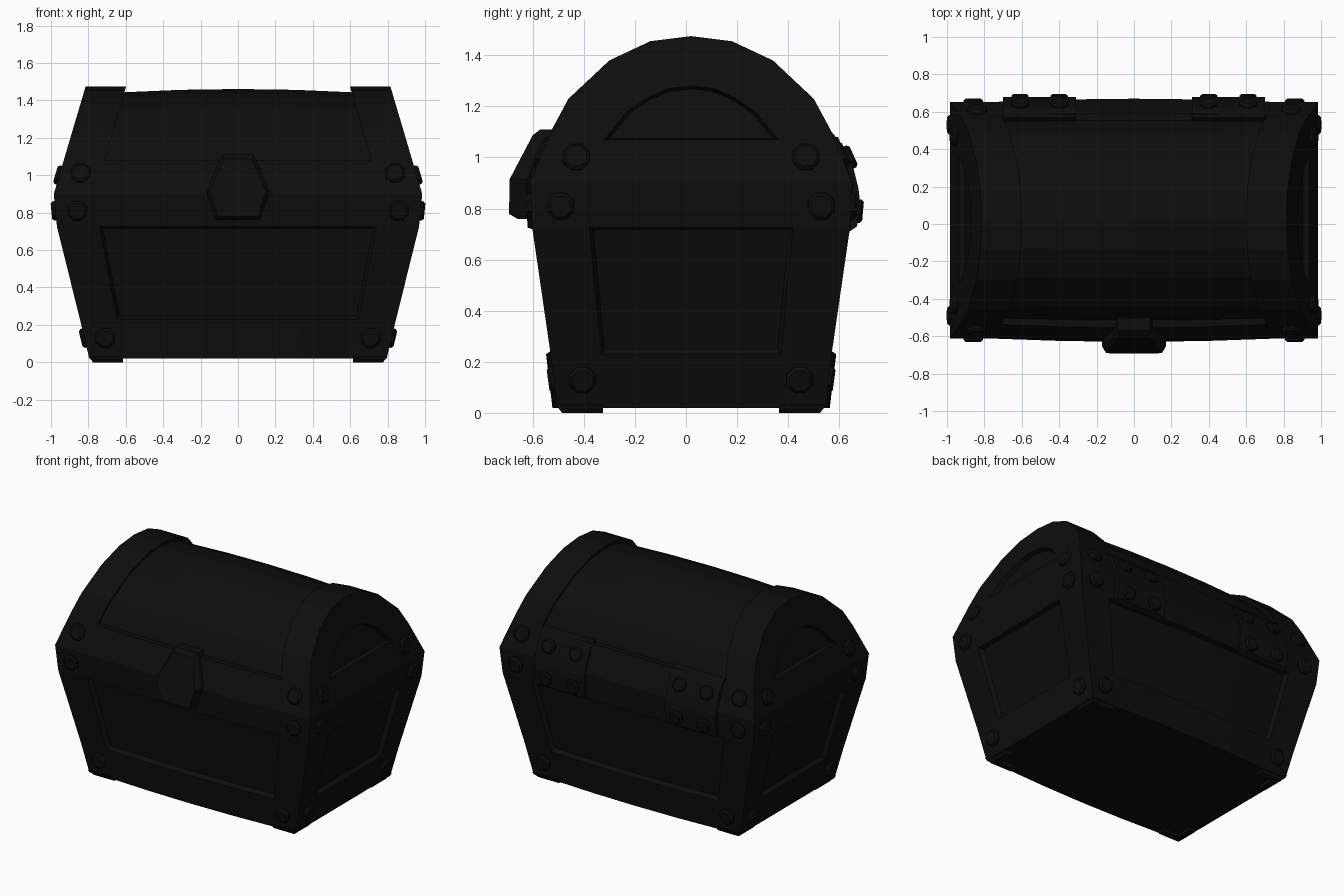
import bpy, bmesh, math
from mathutils import Vector

if "Cube" in bpy.data.objects:
    bpy.data.objects.remove(bpy.data.objects["Cube"])

CY = 0.02  # the chest sits slightly behind y = 0 because of the lock
mat = bpy.data.materials.new("near_black")
mat.diffuse_color = (0.004, 0.004, 0.004, 1)
mat.use_nodes = True
mat.node_tree.nodes["Principled BSDF"].inputs["Base Color"].default_value = mat.diffuse_color


def finish(name, bm):
    bmesh.ops.recalc_face_normals(bm, faces=bm.faces)
    bmesh.ops.translate(bm, verts=bm.verts, vec=(0, CY, 0))
    me = bpy.data.meshes.new(name)
    bm.to_mesh(me)
    bm.free()
    me.materials.append(mat)
    ob = bpy.data.objects.new(name, me)
    bpy.context.collection.objects.link(ob)
    return ob


def loft(bm, rings, sx=1, sy=1):
    """Skin closed rings of points and cap both ends."""
    vs = [[bm.verts.new((x * sx, y * sy, z)) for x, y, z in r] for r in rings]
    n = len(rings[0])
    for a, b in zip(vs, vs[1:]):
        for i in range(n):
            j = (i + 1) % n
            bm.faces.new((a[i], a[j], b[j], b[i]))
    bm.faces.new(vs[0])
    bm.faces.new(vs[-1])


def bulge(t):
    return 0.018 * (1 - t * t)


# --- body: tapered box with bulged front/back and recessed panels
rows = [(.02, .795, .525), (.23, .845, .55), (.725, .968, .622), (.9, .985, .632)]
IN = 0.765
fx = [-1, -IN, -.4, 0, .4, IN, 1]
sy_ = [-1, -.64, .64, 1]
bm = bmesh.new()
rings = []
for z, X, Y in rows:
    front = [(u * X, -Y - (bulge(u / IN) if abs(u) < IN else 0), z) for u in fx]
    right = [(X, v * Y, z) for v in sy_[1:]]
    ring = front + right
    ring += [(-x, -y, z) for x, y, z in ring[1:-1]]
    ring.append((-X, Y * -0.64, z))
    rings.append(ring)
# the last ring point closes the left side exactly opposite the right side
rings = [r[:9] + [(-x, -y, z) for x, y, z in r[:9]] for r in rings]
loft(bm, rings)
bmesh.ops.recalc_face_normals(bm, faces=bm.faces)
panels = {"f": [], "b": [], "r": [], "l": []}
for f in bm.faces:
    c = f.calc_center_median()
    if .3 < c.z < .7 and len(f.verts) == 4:
        if abs(c.x) < .7 and abs(c.y) > .5:
            panels["f" if c.y < 0 else "b"].append(f)
        elif abs(c.y) < .2:
            panels["r" if c.x > 0 else "l"].append(f)
for fs in panels.values():
    bmesh.ops.inset_region(bm, faces=fs, thickness=.014, depth=-.03, use_even_offset=True)
finish("chest_body", bm)

# --- lid: arch profile (y, z), ends leaning inward
half = [(.632, .9), (.545, 1.11), (.48, 1.23), (.32, 1.38), (.16, 1.455)]
arch = half + [(0, 1.475)] + [(-y, z) for y, z in reversed(half)]
half_in = [(.34, 1.07), (.30, 1.12), (.25, 1.18), (.17, 1.235), (.09, 1.27)]
arch_in = half_in + [(0, 1.28)] + [(-y, z) for y, z in reversed(half_in)]
wood = [(y * .945, .9 + (z - .9) * .945) for y, z in arch]


def xo(z):
    return .985 - (z - .9) * .296


def xi(z):
    return xo(z) - .222 + .01 * (z - .9)


bm = bmesh.new()
for s in (1, -1):
    loft(bm, [[(xo(z) - .03, y * .94, z + (1.13 - z) * .08) for y, z in arch_in],
              [(xo(z), y, z) for y, z in arch_in],
              [(xo(z), y, z) for y, z in arch],
              [(xi(z), y, z) for y, z in arch],
              [(xi(z) + .008, y, z) for y, z in wood]], s)
finish("lid_end_bands", bm)

bm = bmesh.new()
loft(bm, [[(t * (xi(z) + .01), y * (1 + bulge(t)), z + bulge(t) * (z - .9) / .55)
           for y, z in wood] for t in (-1, -.5, 0, .5, 1)])
finish("lid_barrel", bm)

# --- lid rails, front and back
bm = bmesh.new()
for s in (1, -1):
    loft(bm, [[(t * (xi(z) + .005), y + b * bulge(t), z) for y, z, b in
               ((.632, .9, 1), (.557, 1.08, 1), (.50, 1.08, 0), (.50, .9, 0))]
              for t in (-1, -.5, 0, .5, 1)], 1, s)
finish("lid_rails", bm)

# --- corner feet, an L of two low blocks each
bm = bmesh.new()
for sx in (1, -1):
    for sy in (1, -1):
        for x0, y0 in ((.615, .46), (.73, .345)):
            loft(bm, [[(x0, y0, z), (x, y0, z), (x, y, z), (x0, y, z)]
                      for z, x, y in ((0, .775, .505), (.035, .802, .532))], sx, sy)
finish("corner_feet", bm)


# --- rivets
def rivet(bm, pos, nrm, r=.056, h=.022):
    n = Vector(nrm).normalized()
    u = n.orthogonal().normalized()
    v = n.cross(u)
    p = Vector(pos)
    ring = lambda rr, d: [p + n * d + (u * math.cos(a) + v * math.sin(a)) * rr
                          for a in [(k + .5) * math.pi / 4 for k in range(8)]]
    loft(bm, [ring(r, -.01), ring(r, h * .5), ring(r * .78, h)])


bm = bmesh.new()
for sx in (1, -1):
    for sy in (1, -1):
        for x, y, z, t in ((.84, .586, 1.01, .414), (.86, .627, .81, -.06), (.71, .538, .13, -.14)):
            rivet(bm, (x * sx, y * sy, z), (0, sy, t))
        for x, y, z, t in ((.955, .45, 1.0, .296), (.976, .51, .81, -.1), (.82, .425, .13, -.24)):
            rivet(bm, (x * sx, y * sy, z), (sx, 0, t))
finish("rivets", bm)

# --- lock: six-sided bevelled plate
hexa = [(-.17, .915), (-.085, 1.11), (.085, 1.11), (.17, .915), (.12, .76), (-.12, .76)]


def lock_ring(k, ytop, ymid, ybot):
    return [(x * k, (ytop if z > 1 else ymid if z > .85 else ybot) - CY, .92 + (z - .92) * k)
            for x, z in hexa]


bm = bmesh.new()
loft(bm, [lock_ring(1, -.50, -.56, -.57), lock_ring(1, -.57, -.655, -.66),
          lock_ring(.88, -.60, -.69, -.693)])
finish("lock", bm)

# --- hinges: folded plates on the back with four rivets each
plate = [(.55, 1.10), (.60, 1.04), (.635, .96), (.655, .88), (.660, .84),
         (.650, .73), (.62, .71), (.58, .75), (.56, .9), (.52, 1.07)]
bm = bmesh.new()
for s in (1, -1):
    loft(bm, [[(x, y, z) for y, z in plate] for x in (.31, .70)], s)
    for x in (.40, .61):
        rivet(bm, (x * s, .618, 1.0), (0, 1, .45), .05, .02)
        rivet(bm, (x * s, .655, .79), (0, 1, -.09), .05, .018)
finish("hinges", bm)
